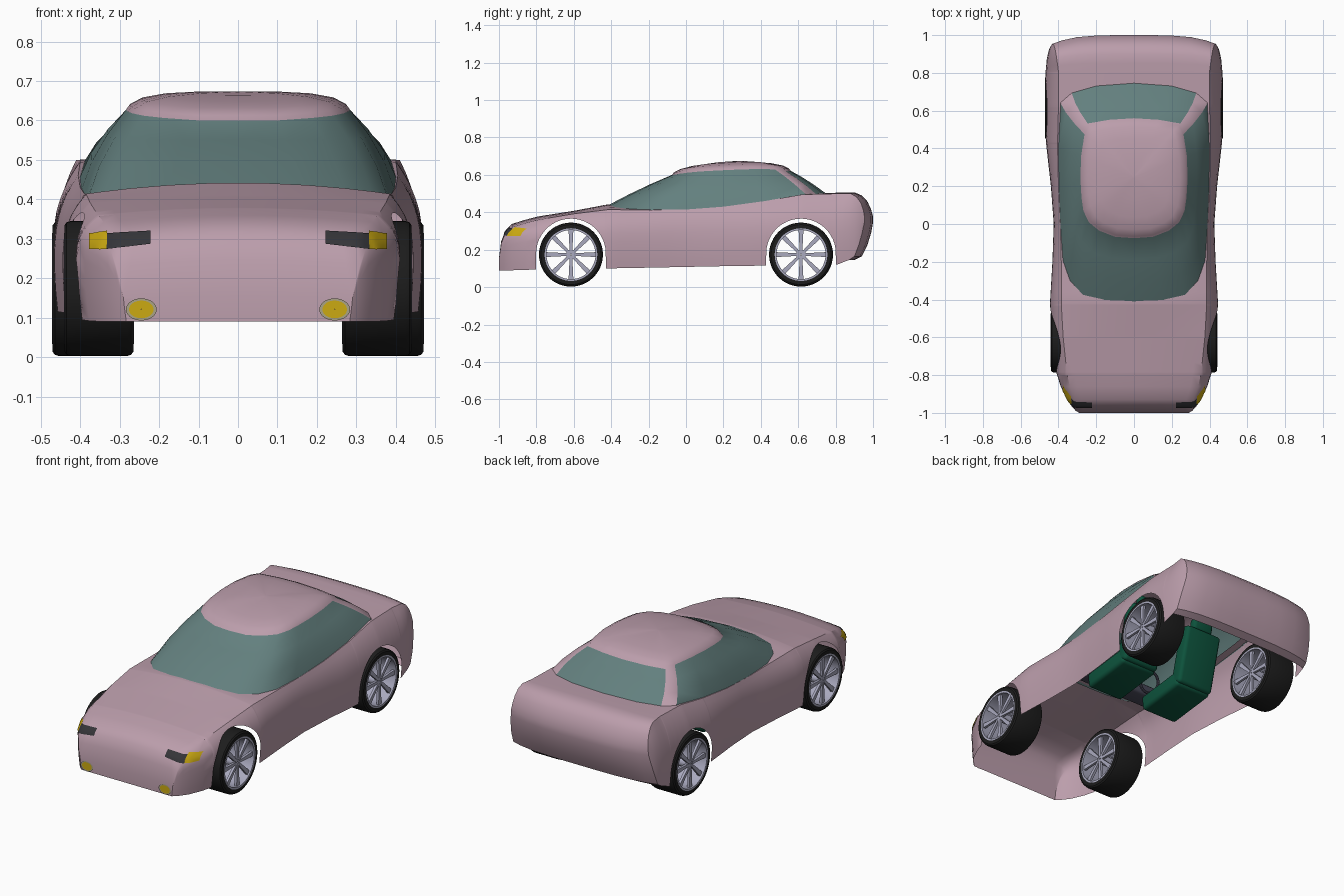
import bpy, bmesh, math
from mathutils import Vector, Matrix
from mathutils.bvhtree import BVHTree

if "Cube" in bpy.data.objects:
    bpy.data.objects.remove(bpy.data.objects["Cube"])


def mat(name, r, g, b):
    m = bpy.data.materials.new(name)
    m.diffuse_color = (r, g, b, 1)
    m.use_nodes = True
    m.node_tree.nodes["Principled BSDF"].inputs["Base Color"].default_value = m.diffuse_color
    return m


PINK = mat("pink paint", .50, .34, .41)
GLASS = mat("teal glass", .125, .215, .21)
TYRE = mat("black rubber", .012, .012, .012)
METAL = mat("wheel metal", .40, .40, .52)
YELLOW = mat("yellow lamp", .60, .40, .006)
DARK = mat("dark lamp", .035, .035, .04)
PALE = mat("pale lamp rim", .40, .37, .24)
GREEN = mat("green leather", .004, .085, .045)
GREY = mat("grey trim", .07, .07, .105)


def finish(name, bm, mats, mirror=False, angle=35, flip_check=False, doubles=True):
    if doubles:
        bmesh.ops.remove_doubles(bm, verts=bm.verts, dist=1e-5)
    bmesh.ops.recalc_face_normals(bm, faces=bm.faces)
    if flip_check and max(bm.faces, key=lambda f: f.calc_center_median().z).normal.z < 0:
        bmesh.ops.reverse_faces(bm, faces=bm.faces)
    me = bpy.data.meshes.new(name)
    bm.to_mesh(me)
    ob = bpy.data.objects.new(name, me)
    bpy.context.collection.objects.link(ob)
    for m in mats:
        me.materials.append(m)
    bpy.ops.object.select_all(action='DESELECT')
    ob.select_set(True)
    bpy.context.view_layer.objects.active = ob
    bpy.ops.object.shade_smooth_by_angle(angle=math.radians(angle))
    if mirror:
        md = ob.modifiers.new("mirror", 'MIRROR')
        md.use_axis = (True, False, False)
        md.merge_threshold = .0005
    return ob


# ---- lower body: y, half width, top edge half width, edge z, centre z, bottom z
KEYS = [(-1, .295, .285, .15, .155, .09), (-.988, .31, .29, .235, .245, .09),
        (-.965, .33, .30, .29, .305, .09), (-.93, .355, .315, .32, .338, .09),
        (-.86, .388, .34, .342, .36, .092), (-.79, .41, .355, .36, .378, .095),
        (-.6, .432, .375, .392, .408, .098), (-.42, .445, .385, .414, .442, .1),
        (-.2, .432, .385, .413, .43, .104), (0, .425, .39, .415, .42, .108),
        (.2, .44, .40, .43, .43, .112), (.42, .465, .405, .46, .46, .115),
        (.62, .472, .40, .495, .498, .118), (.81, .468, .40, .5, .505, .12),
        (.9, .462, .41, .5, .507, .145), (.94, .456, .415, .482, .49, .165),
        (.97, .45, .42, .45, .458, .225), (.99, .442, .425, .41, .415, .29),
        (1, .435, .43, .375, .376, .345)]
WHEEL_Y, ARCH_R, ARCH_Z = (-.615, .615), .186, .18


def section(y):
    for a, b in zip(KEYS, KEYS[1:]):
        if a[0] <= y <= b[0]:
            t = (y - a[0]) / (b[0] - a[0])
            return [p + (q - p) * t for p, q in zip(a, b)][1:]


SIDE = [0, .15, .3, .45, .6, .72, .82, .91, 1]
COLS = [.88, .7, .45, .2, 0]


def ring(y):
    w, wt, ze, zc, zb = section(y)
    for c in WHEEL_Y:
        if abs(y - c) < ARCH_R:
            zb = ARCH_Z + math.sqrt(ARCH_R ** 2 - (y - c) ** 2)

    def sx(z):
        if z < .25 or ze <= .26:
            return w - .012 * (max(0, .25 - z) / .16) ** 2
        return wt + (w - wt) * (1 - ((z - .25) / (ze - .25)) ** 2.5)
    side = [(sx(zb + (ze - zb) * u), zb + (ze - zb) * u) for u in SIDE]
    xt, xb = side[-1][0], side[0][0]
    top = [(xt * c, ze + (zc - ze) * (1 - c * c)) for c in COLS]
    bottom = [(xb * c, zb) for c in reversed(COLS)]
    k = min(1, max(0, (y - .8) / .2))       # tail bows in plan
    return [(x, y - k * .05 * (x / .44) ** 4, z) for x, z in bottom + side + top]


ys = {k[0] for k in KEYS} | {-.5, -.36, -.3, -.1, .1, .3, .5, .56, .66, .72, .76, .85}
for c in WHEEL_Y:
    ys |= {c + s * (ARCH_R + .0005) for s in (-1, 1)}
    ys |= {c + (ARCH_R - .0003) * math.cos(math.pi * i / 22) for i in range(23)}
bm = bmesh.new()
rows = [[bm.verts.new(p) for p in ring(y)] for y in sorted(ys)]
nb, ns = len(COLS), len(SIDE)
for r0, r1 in zip(rows, rows[1:]):
    ym = (r0[nb].co.y + r1[nb].co.y) / 2
    yc = (r0[0].co.y + r1[0].co.y) / 2
    for j in range(len(r0) - 1):
        xm = r0[j].co.x
        if j < nb and yc < .9:
            continue                        # open underside
        if j >= nb + ns and -.30 < ym < .66:
            continue                        # open cabin
        bm.faces.new((r0[j], r0[j + 1], r1[j + 1], r1[j]))
for r in (rows[0], rows[-1]):               # nose and tail caps
    n = len(r)
    for j in range(nb):
        bm.faces.new((r[j], r[j + 1], r[n - 2 - j], r[n - 1 - j])) if j < nb - 1 else \
            bm.faces.new(r[j:n - j])
bm.normal_update()
bvh = BVHTree.FromBMesh(bm)
finish("body_shell", bm, [PINK], mirror=True, flip_check=True)

# ---- greenhouse: base ring and roof ring, each point (x, y, z)
BASE = [(0, -.42, .436), (.15, -.412, .432), (.27, -.38, .424), (.34, -.31, .412),
        (.378, -.2, .408), (.388, -.05, .41), (.398, .15, .42), (.402, .4, .453),
        (.392, .645, .492), (.33, .695, .497), (.2, .735, .498), (0, .752, .498)]
ROOF = [(0, -.075, .6), (.1, -.068, .6), (.185, -.035, .606), (.24, .01, .612),
        (.268, .07, .618), (.278, .14, .622), (.284, .24, .627), (.28, .36, .631),
        (.262, .475, .63), (.245, .532, .622), (.13, .552, .622), (0, .56, .622)]
PILLAR = 8
bm = bmesh.new()
levels = []
for u in (0, .33, .67, 1):
    b = 4 * u * (1 - u)
    levels.append([bm.verts.new(((p[0] + (q[0] - p[0]) * u) * (1 + .035 * b),
                                 p[1] + (q[1] - p[1]) * u,
                                 p[2] + (q[2] - p[2]) * u + .006 * b))
                   for p, q in zip(BASE, ROOF)])
for s, dz in ((.97, .012), (.86, .028), (.66, .039), (.35, .045), (.03, .046)):
    levels.append([bm.verts.new((x * s, .25 + (y - .25) * s, z + dz + (.627 - z) * (1 - s)))
                   for x, y, z in ROOF])
for k, (a, b) in enumerate(zip(levels, levels[1:])):
    for i in range(len(a) - 1):
        f = bm.faces.new((a[i], a[i + 1], b[i + 1], b[i]))
        f.material_index = 1 if k < 3 and i != PILLAR else 0
bm.faces.new(levels[-1])
finish("roof_and_windows", bm, [PINK, GLASS], mirror=True, flip_check=True, angle=40)


# ---- lamps: thin patches laid on the nose by casting rays backwards
def patch(name, m, fn, nu, nv, lift):
    bm = bmesh.new()
    g = []
    for i in range(nu + 1):
        row = []
        for j in range(nv + 1):
            x, z = fn(i / nu, j / nv)
            hit, nor, _, _ = bvh.ray_cast(Vector((x, -2, z)), Vector((0, 1, 0)))
            if hit is None:
                row.append(None)
                continue
            if nor.y > 0:
                nor = -nor
            row.append(bm.verts.new(hit + nor * lift))
        g.append(row)
    for i in range(nu):
        for j in range(nv):
            q = [g[i][j], g[i + 1][j], g[i + 1][j + 1], g[i][j + 1]]
            if None not in q:
                bm.faces.new(q)
    finish(name, bm, [m], mirror=True)


def lamp(x0, x1, lo0, lo1):
    return lambda u, v: (x0 + (x1 - x0) * u,
                         (lo0 + (lo1 - lo0) * u) * (1 - v) + (.318 - .006 * u) * v)


def ellipse(r0, r1):
    return lambda u, v: (.245 + .039 * (r0 + (r1 - r0) * v) * math.cos(2 * math.pi * u),
                         .121 + .028 * (r0 + (r1 - r0) * v) * math.sin(2 * math.pi * u))


patch("headlight", DARK, lamp(.222, .33, .286, .273), 10, 4, .004)
patch("indicator", YELLOW, lamp(.33, .374, .273, .273), 8, 4, .004)
patch("fog_lamp", YELLOW, ellipse(.02, .82), 28, 2, .004)
patch("fog_lamp_rim", PALE, ellipse(.8, 1), 28, 1, .006)


# ---- wheels, turned about the x axis
def lathe(bm, prof, seg=48):
    rs = [[bm.verts.new((x, r * math.cos(a), r * math.sin(a))) for r, x in prof]
          for a in (2 * math.pi * i / seg for i in range(seg))]
    n = len(prof)
    for i in range(seg):
        a, b = rs[i], rs[(i + 1) % seg]
        for j in range(n):
            bm.faces.new((a[j], a[(j + 1) % n], b[(j + 1) % n], b[j]))


H = .0875
for end, cy, cx in (("front", -.615, .3525), ("rear", .615, .3825)):
    for side, s in (("right", 1), ("left", -1)):
        bm = bmesh.new()
        lathe(bm, [(.139, -H), (.16, -H), (.168, -H + .006), (.171, -H + .016),
                   (.171, H - .016), (.168, H - .006), (.16, H), (.139, H)])
        tyre = finish(f"{end}_{side}_tyre", bm, [TYRE])
        bm = bmesh.new()
        lathe(bm, [(.131, -H - .001), (.141, -H - .001), (.141, H + .001), (.131, H + .001)])
        lathe(bm, [(.004, -H + .012), (.026, -H + .012), (.026, H - .012), (.004, H - .012)], 20)
        for k in range(8):                  # spokes on both faces
            for fx in (-1, 1):
                vs = bmesh.ops.create_cube(bm, size=1)['verts']
                for v in vs:
                    out = v.co.z > 0
                    v.co = Vector((fx * (H - .016) + v.co.x * .014,
                                   v.co.y * (.026 if out else .014), .133 if out else .015))
                bmesh.ops.rotate(bm, verts=vs, matrix=Matrix.Rotation(k * math.pi / 4, 3, 'X'))
        rim = finish(f"{end}_{side}_rim", bm, [METAL])
        for ob in (tyre, rim):
            ob.location = (s * cx, cy, .174)


# ---- interior
def box(name, m, loc, size, tilt=0, bevel=.02):
    bm = bmesh.new()
    bmesh.ops.create_cube(bm, size=1)
    bmesh.ops.scale(bm, vec=size, verts=bm.verts)
    bmesh.ops.bevel(bm, geom=bm.edges[:], offset=bevel, segments=3, profile=.5, affect='EDGES')
    ob = finish(name, bm, [m])
    ob.location = loc
    ob.rotation_euler.x = tilt
    return ob


for side, x in (("right", .19), ("left", -.19)):
    box(f"{side}_seat_cushion", GREEN, (x, .12, .2), (.23, .3, .09), .12)
    box(f"{side}_seat_back", GREEN, (x, .29, .35), (.23, .08, .33), -.25)
    box(f"{side}_headrest", GREEN, (x, .335, .535), (.13, .05, .07), -.2)
box("dashboard", GREY, (0, -.21, .375), (.74, .12, .07))
bpy.ops.mesh.primitive_torus_add(major_radius=.06, minor_radius=.008, major_segments=28,
                                 minor_segments=8, location=(-.19, -.1, .39),
                                 rotation=(math.radians(70), 0, 0))
wheel = bpy.context.object
wheel.name = "steering_wheel"
wheel.data.materials.append(GREY)
bpy.ops.object.shade_smooth_by_angle()
